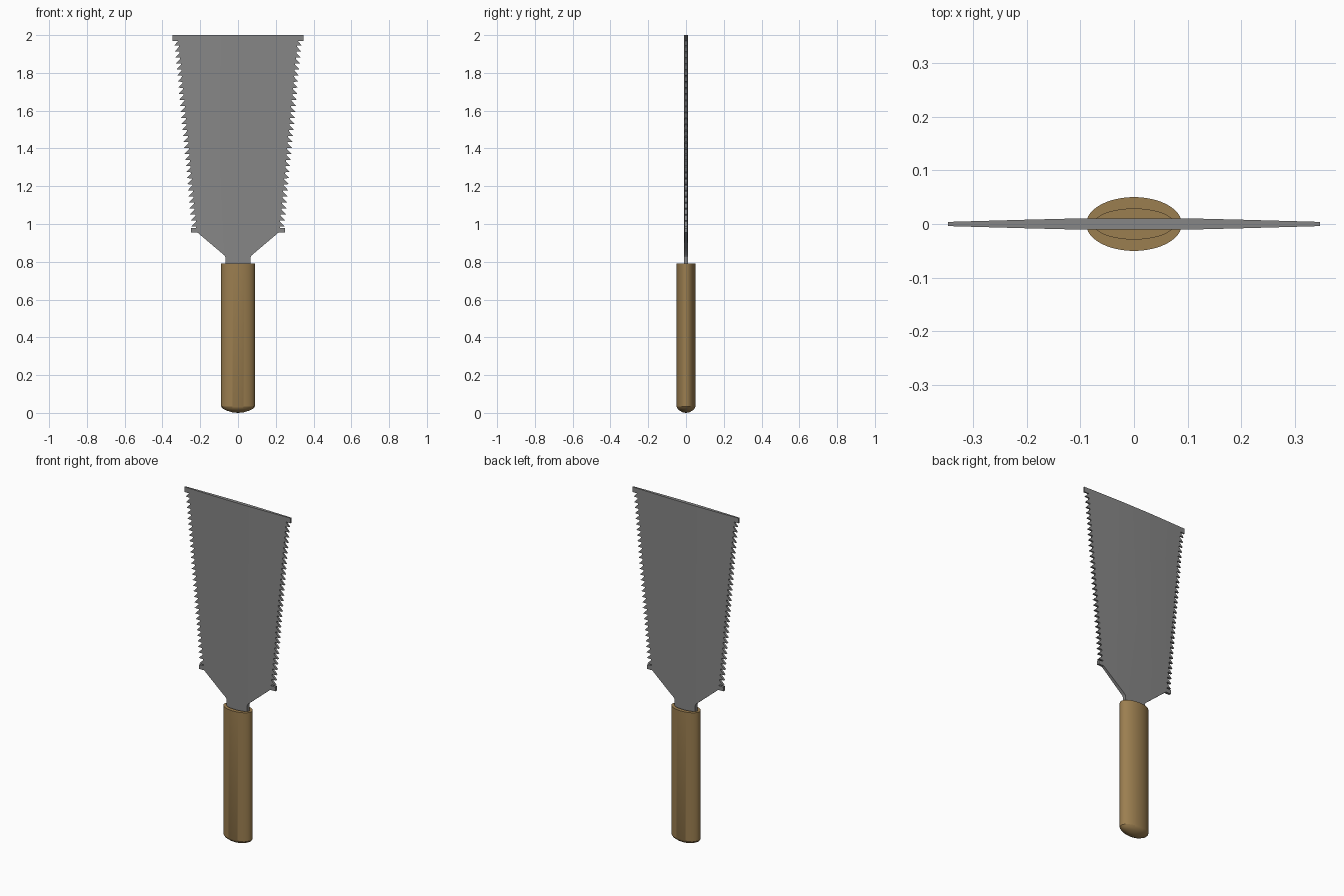
import bpy, bmesh, math

if "Cube" in bpy.data.objects:
    bpy.data.objects.remove(bpy.data.objects["Cube"])


def material(name, rgb):
    m = bpy.data.materials.new(name)
    m.diffuse_color = (*rgb, 1.0)
    m.use_nodes = True
    m.node_tree.nodes["Principled BSDF"].inputs["Base Color"].default_value = m.diffuse_color
    return m


def finish(bm, name, mat):
    bmesh.ops.recalc_face_normals(bm, faces=bm.faces)
    me = bpy.data.meshes.new(name)
    bm.to_mesh(me)
    bm.free()
    me.materials.append(mat)
    ob = bpy.data.objects.new(name, me)
    bpy.context.collection.objects.link(ob)
    bpy.ops.object.select_all(action='DESELECT')
    ob.select_set(True)
    bpy.context.view_layer.objects.active = ob
    bpy.ops.object.shade_smooth_by_angle(angle=math.radians(25))
    return ob


steel = material("steel grey", (0.24, 0.24, 0.24))
wood = material("brown wood", (0.33, 0.21, 0.08))

# Handle: stacked ellipses, domed butt at the bottom, recessed socket on top
SIDES = 64
rings = [(0.03, 0.017, 0.003), (0.06, 0.034, 0.012), (0.08, 0.045, 0.022),
         (0.089, 0.050, 0.033), (0.089, 0.050, 0.79),
         (0.074, 0.028, 0.79), (0.074, 0.028, 0.75)]
bm = bmesh.new()
loops = []
for rx, ry, z in rings:
    loops.append([bm.verts.new((rx * math.cos(2 * math.pi * i / SIDES),
                                ry * math.sin(2 * math.pi * i / SIDES), z))
                  for i in range(SIDES)])
for a, b in zip(loops, loops[1:]):
    for i in range(SIDES):
        j = (i + 1) % SIDES
        bm.faces.new((a[i], a[j], b[j], b[i]))
butt = bm.verts.new((0, 0, 0))
for i in range(SIDES):
    bm.faces.new((loops[0][(i + 1) % SIDES], loops[0][i], butt))
bm.faces.new(loops[-1])
finish(bm, "handle", wood)

# Blade outline, right half from the tang upwards: neck, shoulder, heel tab
right = [(0.067, 0.74), (0.067, 0.825), (0.072, 0.834), (0.215, 0.955),
         (0.248, 0.955), (0.248, 0.98), (0.222, 0.98)]
# Teeth: tips lean towards the handle
TEETH, Z0, Z1 = 31, 0.98, 1.97
pitch = (Z1 - Z0) / TEETH
for k in range(TEETH):
    t = k / (TEETH - 1)
    z = Z0 + k * pitch
    root, tip = 0.220 + 0.092 * t, 0.248 + 0.090 * t
    right += [(root, z + 0.2 * pitch), (tip, z + 0.22 * pitch), (root + 0.003, z + pitch)]
# Toe tab
right += [(0.318, 1.97), (0.346, 1.97), (0.346, 2.0)]

outline = right + [(-x, z) for x, z in reversed(right)]
bm = bmesh.new()
face = bm.faces.new([bm.verts.new((x, -1, z)) for x, z in outline])
ext = bmesh.ops.extrude_face_region(bm, geom=[face])
for v in ext["geom"]:
    if isinstance(v, bmesh.types.BMVert):
        v.co.y = 1

# Cut lengthwise lines, then thin the blade towards the toothed edges
for x in (-0.2, -0.12, -0.0701, 0.0701, 0.12, 0.2):
    bmesh.ops.bisect_plane(bm, geom=bm.verts[:] + bm.edges[:] + bm.faces[:],
                           plane_co=(x, 0, 0), plane_no=(1, 0, 0))


def half_thickness(x):
    pts = [(0, 0.0105), (0.0701, 0.0105), (0.12, 0.0100), (0.2, 0.0080), (0.35, 0.0038)]
    for (xa, ya), (xb, yb) in zip(pts, pts[1:]):
        if x <= xb:
            return ya + (yb - ya) * (x - xa) / (xb - xa)
    return pts[-1][1]


for v in bm.verts:
    v.co.y *= half_thickness(abs(v.co.x))
bmesh.ops.triangulate(bm, faces=[f for f in bm.faces if len(f.verts) > 4])
finish(bm, "saw_blade", steel)
